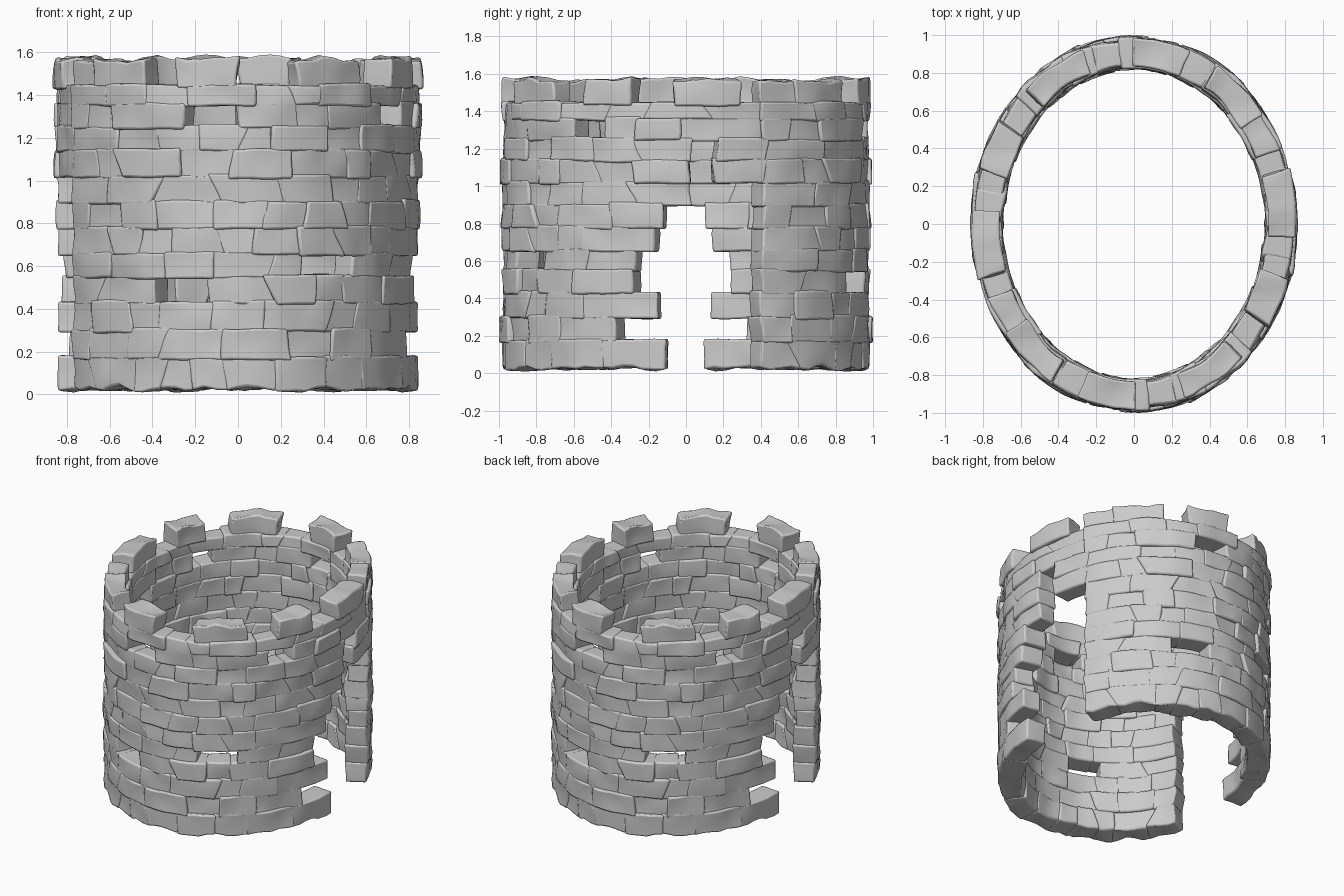
import bpy, bmesh, math, random
from mathutils import Vector, noise

random.seed(7)
cube = bpy.data.objects.get("Cube")
if cube:
    bpy.data.objects.remove(cube, do_unlink=True)

stone = bpy.data.materials.new("grey_stone")
stone.use_nodes = True
COLOR = (0.6, 0.6, 0.6, 1)
stone.diffuse_color = COLOR
stone.node_tree.nodes["Principled BSDF"].inputs["Base Color"].default_value = COLOR

# Elliptical wall: outer radii and thickness
RX, RY, THICK = 0.85, 0.978, 0.146

# Courses from the ground up: top height and the solid arcs of one half turn (degrees)
COURSES = [
    (0.17, [(-155, -7)]),
    (0.30, [(-155, -23)]),
    (0.43, [(-155, -9)]),
    (0.55, [(-155, -118), (-99, -17)]),
    (0.66, [(-155, -70), (-51, -17)]),
    (0.78, [(-155, -10)]),
    (0.90, [(-155, -8)]),
    (1.02, [(-155, 1)]),
    (1.14, [(-170, 1)]),
    (1.25, [(-170, 1)]),
    (1.36, [(-155, -108), (-90, -38), (-26, 25)]),
    (1.44, [(-155, 25)]),
    (1.56, [(-155, -121), (-109, -91), (-70, -48), (-33, -18), (-3, 17)]),
]


def wall_point(deg, depth, z):
    """Point on the wall, depth measured inward from the outer face."""
    t = math.radians(deg)
    return Vector(((RX - depth) * math.cos(t), (RY - depth) * math.sin(t), z))


def add_block(bm, left, right, z0, z1, outer, inner, rough_low, rough_high):
    """Curved stone; left and right are (angle at bottom, angle at top)."""
    cols = max(2, round((right[0] - left[0]) / 3.5))
    rows, layers = 3, 2
    grid = {}
    for i in range(cols + 1):
        for j in range(rows + 1):
            v = j / rows
            a = left[0] + (left[1] - left[0]) * v
            b = right[0] + (right[1] - right[0]) * v
            for k in range(layers + 1):
                if 0 < i < cols and 0 < j < rows and 0 < k < layers:
                    continue
                depth = outer + (inner - outer) * k / layers
                p = wall_point(a + (b - a) * i / cols, depth, z0 + (z1 - z0) * v)
                # Worn, lumpy surface
                lump = noise.noise_vector(p * 7 + Vector((outer * 90, 0, 0)))
                p += Vector((lump.x, lump.y, lump.z * 0.5)) * 0.016
                if (rough_low and j == 0) or (rough_high and j == rows):
                    p.z += noise.noise(p * 9) * 0.03
                grid[i, j, k] = bm.verts.new(p)

    def skin(keys):
        bm.faces.new([grid[key] for key in keys])

    for i in range(cols):
        for j in range(rows):
            for k in (0, layers):
                skin([(i, j, k), (i + 1, j, k), (i + 1, j + 1, k), (i, j + 1, k)])
        for k in range(layers):
            for j in (0, rows):
                skin([(i, j, k), (i + 1, j, k), (i + 1, j, k + 1), (i, j, k + 1)])
    for j in range(rows):
        for k in range(layers):
            for i in (0, cols):
                skin([(i, j, k), (i, j + 1, k), (i, j + 1, k + 1), (i, j, k + 1)])


def split_arc(start, end):
    """Cut an arc into stones of uneven length with slanted joints."""
    cuts, at = [(start, start + random.uniform(-1, 1))], start
    while end - at > 28:
        at += random.uniform(9, 22)
        tilt = random.choice((0, 0, 0, 0, 2, -2)) + random.uniform(-0.6, 0.6)
        cuts.append((at - tilt, at + tilt))
    cuts.append((end, end + random.uniform(-1, 1)))
    return list(zip(cuts, cuts[1:]))


# Build each course, repeating its half turn on the opposite side
z0 = 0.025
for number, (z1, arcs) in enumerate(COURSES):
    bm = bmesh.new()
    lowest, highest = number == 0, number == len(COURSES) - 1
    for arc in arcs:
        for left, right in split_arc(*arc):
            outer = random.uniform(-0.01, 0.01)
            if random.random() < 0.15:
                outer -= 0.014
            inner = THICK + random.uniform(-0.012, 0.015)
            top = z1 + (random.uniform(-0.01, 0.02) if highest else random.uniform(0.003, 0.014))
            bottom = z0 - (0 if lowest else random.uniform(0.003, 0.014))
            add_block(bm, (left[0] - 0.5, left[1] - 0.5), (right[0] + 0.5, right[1] + 0.5),
                      bottom, top, outer, inner, lowest, highest)
    half = bm.verts[:] + bm.edges[:] + bm.faces[:]
    copy = bmesh.ops.duplicate(bm, geom=half)["geom"]
    for v in copy:
        if isinstance(v, bmesh.types.BMVert):
            v.co.x, v.co.y = -v.co.x, -v.co.y
    bmesh.ops.recalc_face_normals(bm, faces=bm.faces[:])

    mesh = bpy.data.meshes.new(f"stone_course_{number + 1}")
    bm.to_mesh(mesh)
    bm.free()
    mesh.materials.append(stone)
    mesh.shade_smooth()
    mesh.set_sharp_from_angle(angle=math.radians(50))
    course = bpy.data.objects.new(mesh.name, mesh)
    bpy.context.collection.objects.link(course)
    bevel = course.modifiers.new("worn_edges", "BEVEL")
    bevel.width, bevel.segments = 0.011, 2
    bevel.limit_method, bevel.angle_limit = "ANGLE", math.radians(50)
    z0 = z1
